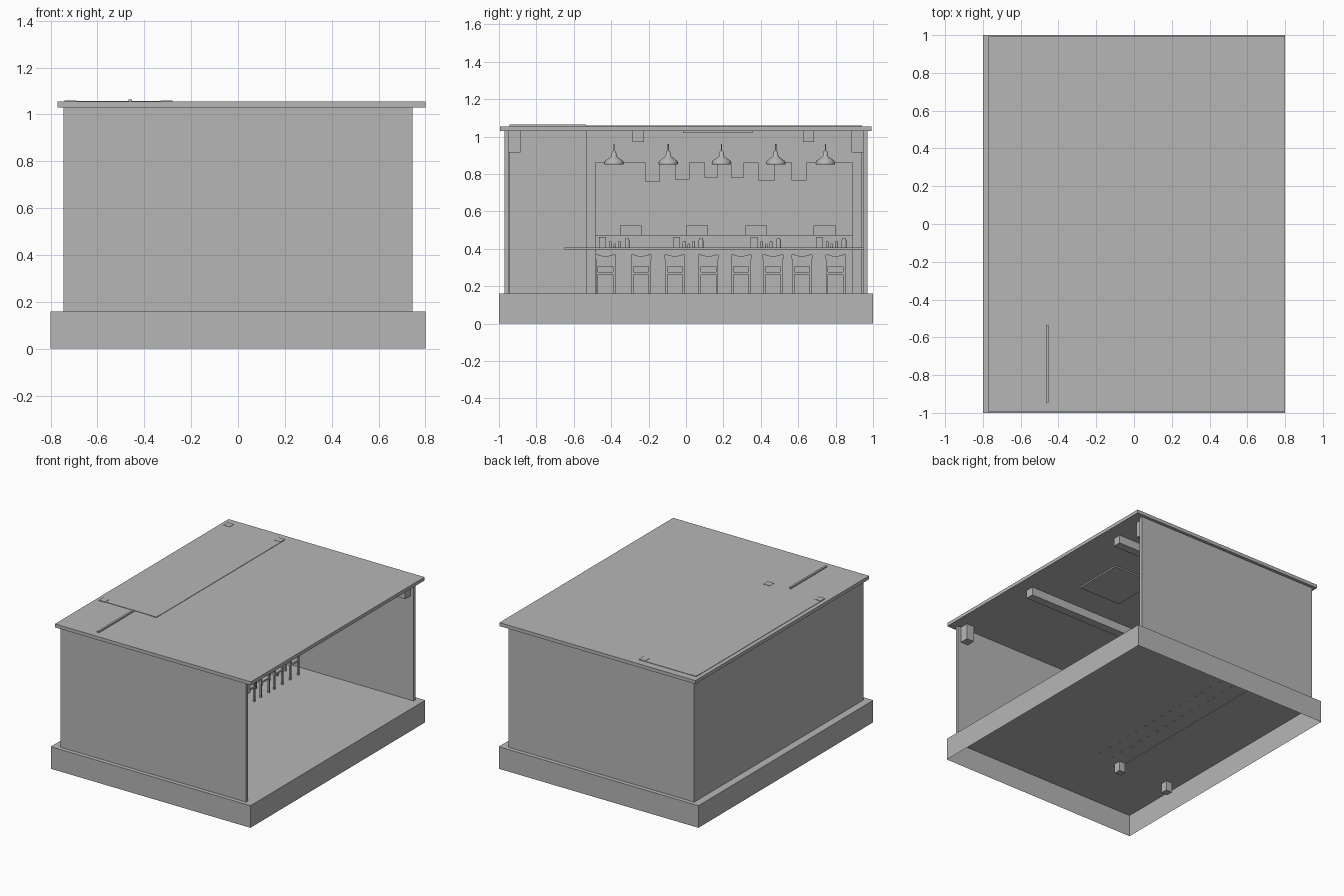
import bpy, bmesh, math

cube = bpy.data.objects.get("Cube")
if cube:
    bpy.data.objects.remove(cube, do_unlink=True)

GREY = (0.47, 0.47, 0.47, 1)
mat = bpy.data.materials.new("plain_grey")
mat.use_nodes = True
mat.diffuse_color = GREY
mat.node_tree.nodes["Principled BSDF"].inputs["Base Color"].default_value = GREY


def finish(name, bm):
    mesh = bpy.data.meshes.new(name)
    bm.to_mesh(mesh)
    bm.free()
    mesh.materials.append(mat)
    obj = bpy.data.objects.new(name, mesh)
    bpy.context.collection.objects.link(obj)
    return obj


def add_box(bm, x, y, z):
    """Add a box given its (low, high) range on each axis."""
    verts = bmesh.ops.create_cube(bm, size=1)["verts"]
    for v in verts:
        v.co = [r[0] if c < 0 else r[1] for c, r in zip(v.co, (x, y, z))]


def box(name, x, y, z):
    bm = bmesh.new()
    add_box(bm, x, y, z)
    return finish(name, bm)


def lathe(name, profile, location, sides=20):
    """Spin a (radius, height) profile around the vertical axis."""
    bm = bmesh.new()
    rings = []
    for r, h in profile:
        rings.append([bm.verts.new((r * math.cos(math.tau * i / sides),
                                    r * math.sin(math.tau * i / sides), h))
                      for i in range(sides)])
    for low, high in zip(rings, rings[1:]):
        for i in range(sides):
            j = (i + 1) % sides
            bm.faces.new((low[i], low[j], high[j], high[i]))
    bm.faces.new(rings[0][::-1])
    bm.faces.new(rings[-1])
    for f in bm.faces:
        f.smooth = len(f.verts) == 4
    obj = finish(name, bm)
    obj.location = location
    return obj


FLOOR, CEIL = 0.16, 1.03

# Hollow base, open underneath
bm = bmesh.new()
add_box(bm, (-0.8, 0.8), (-1, 1), (0, FLOOR))
bottom = [f for f in bm.faces if f.calc_center_median().z < 0.01]
bmesh.ops.delete(bm, geom=bottom, context="FACES_ONLY")
finish("base", bm)

# Walls on three sides and the flat roof
box("front_wall", (-0.745, 0.745), (-0.97, -0.947), (FLOOR, CEIL))
box("back_wall", (-0.745, 0.745), (0.947, 0.97), (FLOOR, CEIL))
box("rear_side_wall", (-0.745, -0.725), (-0.947, 0.947), (FLOOR, CEIL))
box("roof", (-0.77, 0.8), (-0.995, 0.992), (CEIL, 1.055))

# Partition with a door panel
box("partition", (-0.467, -0.453), (-0.945, -0.535), (FLOOR, 1.065))
box("partition_panel", (-0.453, -0.447), (-0.945, -0.545), (0.42, 0.81))

# Kitchen frame: corner columns, top slab and fascia
for x in (-0.715, -0.305):
    for y in (-0.51, 0.915):
        box("kitchen_column", (x - 0.025, x + 0.025), (y - 0.025, y + 0.025), (0.09, 1.06))
box("kitchen_ceiling", (-0.74, -0.28), (-0.53, 0.94), (1.02, 1.058))
box("kitchen_fascia", (-0.31, -0.285), (-0.485, 0.89), (0.86, CEIL))

# Bar
box("bar_front", (-0.40, -0.33), (-0.485, 0.945), (0.157, 0.395))
box("bar_ledge", (-0.48, -0.40), (-0.485, 0.89), (0.157, 0.475))
box("bar_top", (-0.46, -0.22), (-0.65, 0.945), (0.395, 0.407))
for y in (-0.295, 0.06, 0.375, 0.74):
    box("ledge_box", (-0.47, -0.41), (y - 0.058, y + 0.058), (0.475, 0.525))

# Condiment sets on the bar
for y in (-0.465, -0.07, 0.345, 0.695):
    box("napkin_holder", (-0.36, -0.32), (y, y + 0.038), (0.407, 0.462))
    for step, radius, height in ((0.06, 0.008, 0.035), (0.085, 0.007, 0.02),
                                 (0.11, 0.008, 0.035), (0.15, 0.013, 0.05)):
        lathe("condiment_bottle",
              [(radius, 0), (radius, height * 0.75), (radius * 0.6, height)],
              (-0.34, y + step, 0.407), 10)

# Hanging signs on the fascia
signs = ((-0.18, 0.04, 0.76), (-0.02, 0.04, 0.77), (0.135, 0.035, 0.78),
         (0.275, 0.035, 0.78), (0.43, 0.045, 0.765), (0.605, 0.04, 0.765))
for y, half, low in signs:
    box("hanging_sign", (-0.285, -0.279), (y - half, y + half), (low, low + 0.1))

# Pendant lamps
shade = [(0.05, 0), (0.053, 0.008), (0.048, 0.02), (0.03, 0.033), (0.014, 0.045),
         (0.011, 0.07), (0.003, 0.075), (0.003, 0.11)]
for y in (-0.385, -0.095, 0.19, 0.48, 0.745):
    lathe("pendant_lamp", shade, (-0.2, y, 0.85))


def chair(y):
    bm = bmesh.new()
    for x in (-0.215, -0.11):
        for side in (-1, 1):
            c = y + side * 0.046
            top = 0.35 if x > -0.2 else 0.265
            add_box(bm, (x - 0.006, x + 0.006), (c - 0.006, c + 0.006), (0.157, top))
    add_box(bm, (-0.222, -0.102), (y - 0.052, y + 0.052), (0.262, 0.275))
    add_box(bm, (-0.116, -0.104), (y - 0.045, y + 0.045), (0.305, 0.345))
    # Top rail, dipping in the middle
    for i in range(6):
        a = -0.055 + i * 0.11 / 6
        mid = (a + 0.055 / 6) / 0.055
        add_box(bm, (-0.118, -0.102), (y + a, y + a + 0.11 / 6),
                (0.345, 0.36 + 0.015 * mid * mid))
    finish("chair", bm)


for y in (-0.43, -0.24, -0.06, 0.12, 0.295, 0.465, 0.62, 0.8):
    chair(y)

# Ceiling beams, hatch and corner speakers
for y in (-0.255, 0.655):
    box("ceiling_beam", (-0.285, 0.7), (y - 0.03, y + 0.03), (0.97, CEIL))
box("ceiling_hatch", (0.12, 0.46), (-0.015, 0.355), (1.02, CEIL))
for side in (-1, 1):
    box("corner_speaker", (0.66, 0.72), sorted((side * 0.885, side * 0.947)), (0.915, CEIL))
